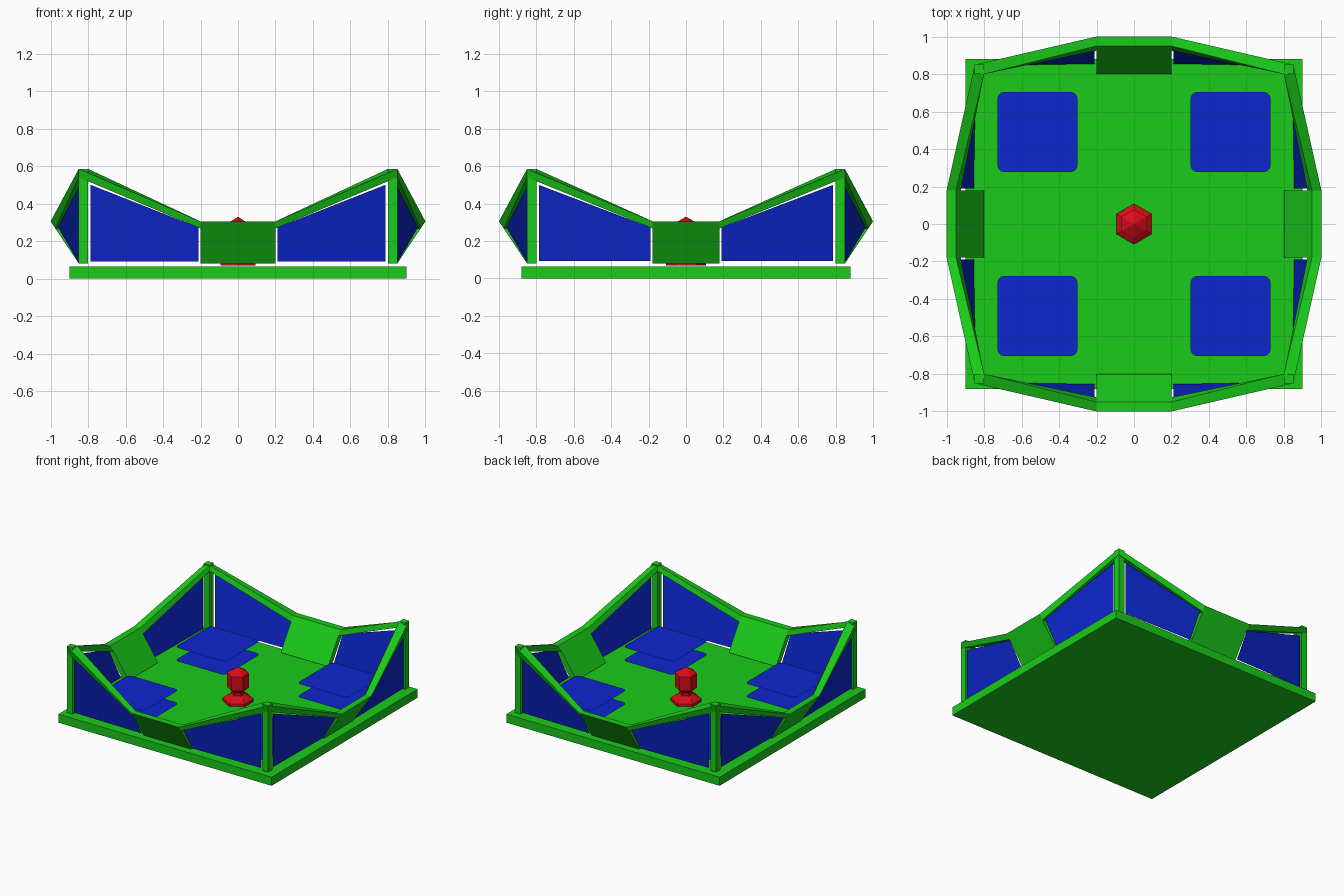
import bpy, bmesh, math
from mathutils import Matrix, Vector

if "Cube" in bpy.data.objects:
    bpy.data.objects.remove(bpy.data.objects["Cube"])


def material(name, color):
    m = bpy.data.materials.new(name)
    m.diffuse_color = color
    m.use_nodes = True
    m.node_tree.nodes["Principled BSDF"].inputs["Base Color"].default_value = m.diffuse_color
    return m


GREEN = material("green", (0.01, 0.60, 0.01, 1))
BLUE = material("blue", (0.004, 0.02, 0.62, 1))
RED = material("red", (0.70, 0.004, 0.01, 1))


def make(name, verts, faces, mat, matrix=None):
    bm = bmesh.new()
    vs = [bm.verts.new((matrix or Matrix()) @ Vector(v)) for v in verts]
    for f in faces:
        bm.faces.new([vs[i] for i in f])
    bmesh.ops.recalc_face_normals(bm, faces=bm.faces[:])
    me = bpy.data.meshes.new(name)
    bm.to_mesh(me)
    bm.free()
    me.materials.append(mat)
    ob = bpy.data.objects.new(name, me)
    bpy.context.collection.objects.link(ob)
    return ob


def beam(name, start, end, mat, matrix=None):
    """Solid between two four-point cross-sections."""
    sides = [(i, (i + 1) % 4, (i + 1) % 4 + 4, i + 4) for i in range(4)]
    return make(name, start + end, sides + [(3, 2, 1, 0), (4, 5, 6, 7)], mat, matrix)


def box(name, x0, x1, y0, y1, z0, z1, mat):
    ring = [(x0, y0), (x1, y0), (x1, y1), (x0, y1)]
    return beam(name, [(x, y, z0) for x, y in ring], [(x, y, z1) for x, y in ring], mat)


# Floor slab
box("base_slab", -0.9, 0.9, -0.88, 0.88, 0, 0.065, GREEN)

# Corner posts
for sx in (-1, 1):
    for sy in (-1, 1):
        xs, ys = sorted((sx * 0.8, sx * 0.85)), sorted((sy * 0.8, sy * 0.85))
        box("corner_post", *xs, *ys, 0.08, 0.585, GREEN)

# Four walls, each a leaning centre slab with rails and panels mirrored either side
for k, side in enumerate(("back", "left", "front", "right")):
    w = 0.2 if k % 2 == 0 else 0.178
    rot = Matrix.Rotation(k * math.pi / 2, 4, 'Z')
    slab = [(0.80, 0.08), (0.85, 0.08), (1.0, 0.305), (0.95, 0.305)]
    beam(side + "_centre_slab", [(-w, y, z) for y, z in slab],
         [(w, y, z) for y, z in slab], GREEN, rot)
    for s in (-1, 1):
        m = rot @ Matrix.Diagonal((s, 1, 1, 1))
        beam(side + "_rail",
             [(0.85, 0.85, 0.585), (0.80, 0.80, 0.585), (0.80, 0.80, 0.54), (0.85, 0.85, 0.54)],
             [(w, 1.0, 0.305), (w, 0.95, 0.305), (w, 0.925, 0.267), (w, 0.975, 0.267)],
             GREEN, m)
        i = w + 0.012
        make(side + "_wall_panel",
             [(0.787, 0.845, 0.092), (0.787, 0.845, 0.5), (i, 0.96, 0.273), (i, 0.855, 0.092)],
             [(0, 1, 2, 3)], BLUE, m)

# Rounded floor pads, a lower and a raised sheet at each corner
r, h = 0.035, 0.213
outline = []
for q in range(4):
    c = math.radians(45 + 90 * q)
    cx, cy = (math.copysign(h - r, f(c)) for f in (math.cos, math.sin))
    for j in range(6):
        a = math.radians(90 * q + 18 * j)
        outline.append((cx + r * math.cos(a), cy + r * math.sin(a), 0))
for sx in (-1, 1):
    for sy in (-1, 1):
        for z, name in ((0.078, "lower_pad"), (0.18, "upper_pad")):
            make(name, outline, [range(len(outline))], BLUE,
                 Matrix.Translation((sx * 0.515, sy * 0.491, z)))

# Hexagonal centre piece lathed from a profile
profile = [(0.108, 0.07), (0.108, 0.09), (0.08, 0.11), (0.045, 0.125),
           (0.045, 0.15), (0.078, 0.178), (0.078, 0.285)]
verts = [(rad * math.cos(math.radians(30 + 60 * j)), rad * math.sin(math.radians(30 + 60 * j)), z)
         for rad, z in profile for j in range(6)]
faces = [(a * 6 + j, a * 6 + (j + 1) % 6, a * 6 + 6 + (j + 1) % 6, a * 6 + 6 + j)
         for a in range(len(profile) - 1) for j in range(6)]
top = len(verts)
verts.append((0, 0, 0.33))
faces += [(top - 6 + j, top - 6 + (j + 1) % 6, top) for j in range(6)]
faces.append(tuple(range(5, -1, -1)))
make("centre_beacon", verts, faces, RED)
